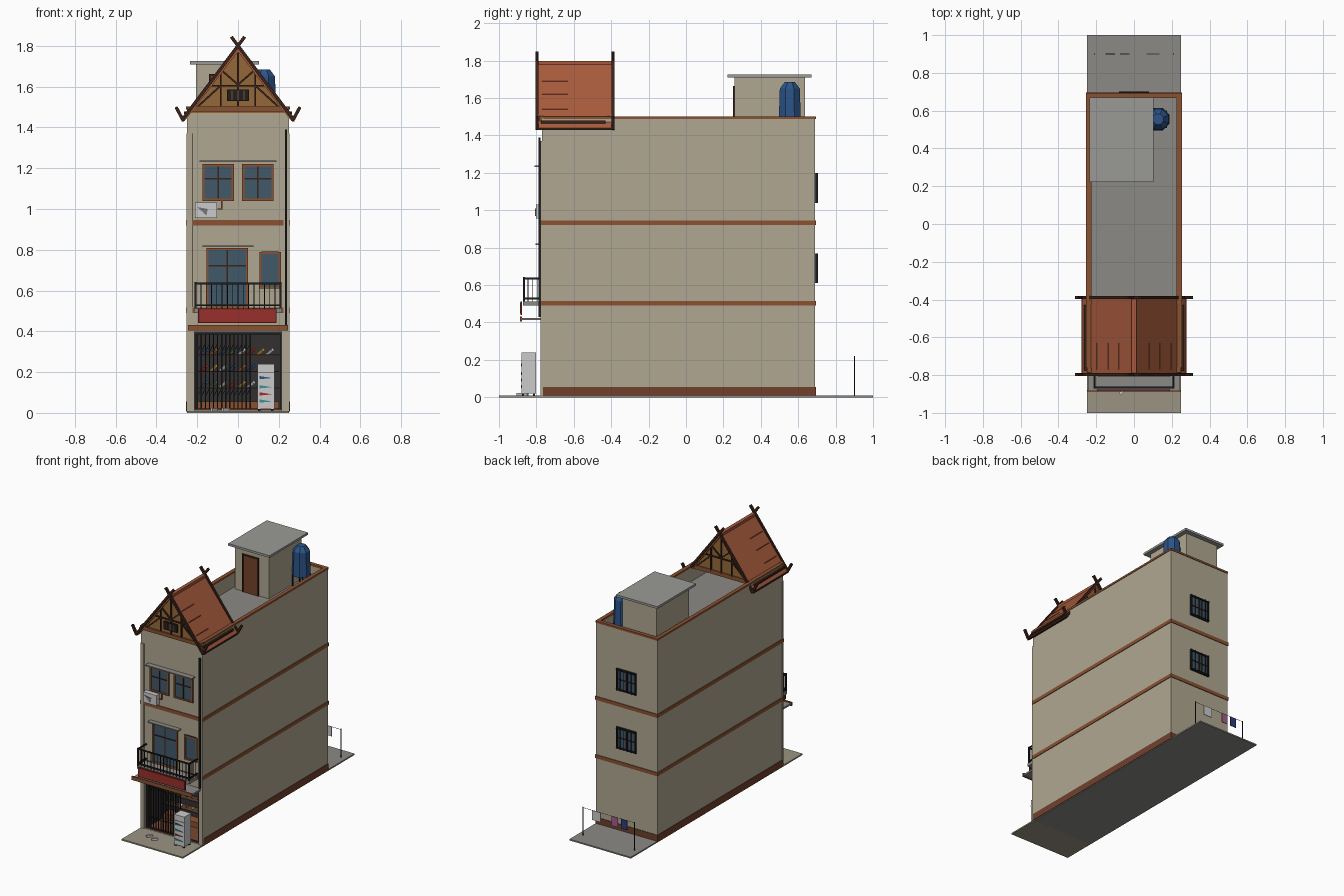
import bpy, bmesh, math
from mathutils import Vector, Matrix

if "Cube" in bpy.data.objects:
    bpy.data.objects.remove(bpy.data.objects["Cube"])

def mat(h):
    m = bpy.data.materials.get(h)
    if not m:
        m = bpy.data.materials.new(h)
        c = [int(h[i:i + 2], 16) / 255 for i in (0, 2, 4)]
        m.diffuse_color = [x / 12.92 if x < .04 else ((x + .055) / 1.055) ** 2.4 for x in c] + [1]
        m.use_nodes = True
        m.node_tree.nodes["Principled BSDF"].inputs["Base Color"].default_value = m.diffuse_color
    return m

WALL, TRIM, DARK, WOOD = 'B0A792', '8A5232', '1E1E1E', '3A2218'
TILE, TAN, GLASS, GREY, WHITE = 'A65A3C', '94693A', '40586A', '8C8A86', 'C4C4C0'
BLUE, RED, GREEN, GOLD = '2C5488', '98302C', '3C7848', 'BC9838'

def finish(name, bm, color):
    bmesh.ops.recalc_face_normals(bm, faces=bm.faces)
    me = bpy.data.meshes.new(name)
    bm.to_mesh(me)
    bm.free()
    ob = bpy.data.objects.new(name, me)
    bpy.context.collection.objects.link(ob)
    me.materials.append(mat(color))
    return ob

def boxes(name, color, *bs):
    # each box: x0, x1, y0, y1, z0, z1
    bm = bmesh.new()
    for x0, x1, y0, y1, z0, z1 in bs:
        m = Matrix.Translation(((x0 + x1) / 2, (y0 + y1) / 2, (z0 + z1) / 2)) @ Matrix.Diagonal((x1 - x0, y1 - y0, z1 - z0, 1))
        bmesh.ops.create_cube(bm, size=1, matrix=m)
    return finish(name, bm, color)

def beams(name, color, w, *segs):
    # square bars between pairs of points
    bm = bmesh.new()
    for p, q in segs:
        p, q = Vector(p), Vector(q)
        d = q - p
        r = Matrix.Identity(4)
        z = d.normalized()
        side = Vector((0, 1, 0)) if abs(z.y) < .9 else Vector((1, 0, 0))
        x = side.cross(z).normalized()
        r = Matrix((x, z.cross(x), z)).transposed().to_4x4()
        m = Matrix.Translation((p + q) / 2) @ r @ Matrix.Diagonal((w, w, d.length, 1))
        bmesh.ops.create_cube(bm, size=1, matrix=m)
    return finish(name, bm, color)

def prism(name, color, pts, y0, y1):
    # XZ profile extruded along y
    bm = bmesh.new()
    f = bm.faces.new([bm.verts.new((x, y0, z)) for x, z in pts])
    g = bmesh.ops.extrude_face_region(bm, geom=[f])
    bmesh.ops.translate(bm, vec=(0, y1 - y0, 0), verts=[v for v in g['geom'] if isinstance(v, bmesh.types.BMVert)])
    return finish(name, bm, color)

def window(name, x0, x1, z0, z1, y, s, color=TRIM, cols=2, bar=.75):
    # s is the outward direction along y
    t = .011
    def yy(d):
        return sorted((y - s * .005, y + s * d))
    boxes(name + '_glass', GLASS, (x0, x1, *yy(.003), z0, z1))
    a = yy(.01)
    fr = [(x0, x0 + t, *a, z0, z1), (x1 - t, x1, *a, z0, z1), (x0, x1, *a, z0, z0 + t), (x0, x1, *a, z1 - t, z1)]
    boxes(name + '_frame', color, *fr)
    b = yy(.008)
    zb = z0 + (z1 - z0) * bar
    mid = [x0 + (x1 - x0) * i / cols for i in range(1, cols)]
    boxes(name + '_mullions', WOOD, (x0 + t, x1 - t, *b, zb - .003, zb + .003),
          *[(m - .004, m + .004, *b, z0 + t, z1 - t) for m in mid])

# ground slabs
boxes('front_pavement', '9A9482', (-.25, .25, -1, -.76, 0, .01))
boxes('rear_yard', GREY, (-.25, .25, -.76, 1, 0, .01))

# main body with shop and roof terrace cut out
body = boxes('building_body', WALL, (-.25, .25, -.77, .69, .005, 1.49))
for nm, b in (('shop_cut', (-.215, .215, -.9, -.5, .012, .4)), ('roof_cut', (-.228, .228, -.745, .668, 1.38, 1.6))):
    c = boxes(nm, WALL, b)
    c.hide_render = True
    md = body.modifiers.new(nm, 'BOOLEAN')
    md.operation, md.object = 'DIFFERENCE', c
dg = bpy.context.evaluated_depsgraph_get()
me = bpy.data.meshes.new_from_object(body.evaluated_get(dg))
body.modifiers.clear()
body.data = me
for nm in ('shop_cut', 'roof_cut'):
    bpy.data.objects.remove(bpy.data.objects[nm])
boxes('terrace_floor', GREY, (-.228, .228, -.745, .668, 1.375, 1.385))

# bands, plinth, coping, pilasters
boxes('floor_bands', TRIM, *[(-.255, .255, -.776, .695, z, z + .026) for z in (.49, .92)])
boxes('plinth', '70402C', (-.254, -.24, -.765, .694, .006, .055), (.24, .254, -.765, .694, .006, .055),
      (-.254, .254, .68, .694, .006, .055))
boxes('parapet_coping', TRIM, (-.254, -.226, -.76, .694, 1.488, 1.502), (.226, .254, -.76, .694, 1.488, 1.502),
      (-.254, .254, .666, .694, 1.488, 1.502))
boxes('pilasters', WALL, (-.253, -.223, -.777, -.76, .01, 1.37), (.223, .253, -.777, -.76, .01, 1.37))
beams('drainpipe', DARK, .011, ((.236, -.783, .43), (.236, -.783, 1.39)))
beams('cable', WOOD, .003, ((-.222, -.779, .52), (-.222, -.779, 1.37)))

# windows
window('balcony_door', -.155, .05, .516, .81, -.77, -1, bar=.7)
window('balcony_window', .105, .21, .61, .79, -.77, -1, bar=.99, cols=1)
for i, x in enumerate((-.175, .02)):
    window('upper_window_%d' % i, x, x + .155, 1.04, 1.22, -.77, -1, bar=.6)
for i, z in enumerate((.61, 1.04)):
    window('rear_window_%d' % i, -.08, .08, z, z + .16, .69, 1, DARK, bar=.5)
    beams('rear_bars_%d' % i, DARK, .004, *[((x, .703, z), (x, .703, z + .16)) for x in (-.075, -.045, -.015, .015, .045, .075)],
          *[((-.08, .703, h), (.08, .703, h)) for h in (z + .01, z + .15)])
boxes('window_hoods', GREY, (-.19, .19, -.81, -.765, 1.23, 1.238), (-.175, .075, -.805, -.765, .814, .822))

# canopy, sign board, balcony
boxes('canopy', GREY, (-.24, .24, -.88, -.765, .412, .425))
boxes('canopy_fascia', TRIM, (-.245, .245, -.888, -.878, .405, .432))
boxes('sign_board', RED, (-.19, .185, -.888, -.88, .447, .507))
boxes('sign_frame', '6A2422', (-.195, .19, -.884, -.876, .441, .511))
boxes('balcony_slab', GREY, (-.215, .215, -.872, -.765, .49, .512))
xs = [-.208 + i * .026 for i in range(17)]
ys = [-.845, -.82, -.795]
beams('balcony_balusters', DARK, .004, *[((x, -.866, .51), (x, -.866, .635)) for x in xs],
      *[((s * .208, y, .51), (s * .208, y, .635)) for y in ys for s in (-1, 1)])
beams('balcony_rails', DARK, .009, *[((-.212, -.866, z), (.212, -.866, z)) for z in (.528, .635)],
      *[((s * .208, -.866, z), (s * .208, -.768, z)) for s in (-1, 1) for z in (.528, .635)],
      *[((s * .208, -.866, .51), (s * .208, -.866, .642)) for s in (-1, 1)])

# wall-mounted air conditioner
boxes('air_conditioner', WHITE, (-.21, -.103, -.803, -.765, .955, 1.032))
prism('conditioner_fan', '77777A', [(-.2, 1.01), (-.148, 1.0), (-.155, .968)], -.806, -.802)
beams('conditioner_pipe', TRIM, .007, ((-.1, -.776, 1.0), (-.08, -.776, 1.0)), ((-.08, -.776, .998), (-.08, -.776, 1.04)))

# shop interior
boxes('shop_lining', '343032', (-.214, .214, -.51, -.498, .012, .4), (-.217, -.209, -.765, -.5, .012, .4),
      (.209, .217, -.765, -.5, .012, .4), (-.214, .214, -.765, -.5, .392, .402))
boxes('shop_floor', '7A4630', (-.214, .214, -.765, -.5, .01, .017))
boxes('shop_counter', TRIM, (-.2, .2, -.58, -.51, .015, .055))
boxes('shop_shelves', '5A4030', *[(-.2, .2, -.575, -.51, z, z + .006) for z in (.12, .2, .28)])
cols = [BLUE, GREEN, WHITE, RED, GOLD, WHITE, BLUE, 'B0602C']
for k, c in enumerate(sorted(set(cols))):
    segs = [((x - .013, -.535, z + .008), (x + .013, -.57, z + .03)) for r, z in enumerate((.12, .2, .28))
            for i in range(8) for x in [-.165 + i * .046] if cols[(i + r * 3) % 8] == c]
    beams('shoes_on_shelf_%d' % k, c, .015, *segs)

# folding gate
gx = [-.2 + i * .02 for i in range(14)]
beams('gate_bars', DARK, .006, *[((x, -.755, .012), (x, -.755, .395)) for x in gx])
beams('gate_tracks', DARK, .01, ((-.21, -.755, .39), (.21, -.755, .39)), ((-.21, -.755, .016), (.21, -.755, .016)))
beams('gate_lattice', DARK, .003, *[((a, -.752, z), (b, -.752, z + .04)) for a, b in zip(gx, gx[1:]) for z in (.08, .3)])

# drinks cabinet and slippers on pavement
boxes('drinks_cabinet', WHITE, (.095, .178, -.88, -.803, .02, .24))
boxes('cabinet_feet', DARK, *[(x, x + .012, y, y + .012, .008, .022) for x in (.098, .163) for y in (-.877, -.818)])
for i, (c, z) in enumerate(((BLUE, .165), ('3C9090', .12), (RED, .085), ('3C9090', .05))):
    prism('cabinet_stripe_%d' % i, c, [(.105, z), (.168, z + .006), (.105, z + .016)], -.883, -.879)
boxes('cabinet_door_line', GREY, (.095, .178, -.882, -.879, .195, .2))
beams('pavement_slippers', WHITE, .014, ((-.13, -.88, .017), (-.105, -.845, .017)), ((-.075, -.9, .017), (-.045, -.87, .017)))

# gabled front roof
prism('gable_wall', TAN, [(-.248, 1.47), (.248, 1.47), (0, 1.78)], -.775, -.415)
for s, n in ((-1, 'left'), (1, 'right')):
    prism('roof_slope_' + n, TILE, [(0, 1.795), (s * .275, 1.44), (s * .263, 1.43), (0, 1.772)], -.79, -.395)
    beams('roof_gutter_' + n, WOOD, .014, ((s * .258, -.775, 1.472), (s * .258, -.43, 1.472)))
    beams('eave_edge_' + n, WOOD, .012, ((s * .272, -.795, 1.435), (s * .272, -.395, 1.435)))
    beams('tile_courses_' + n, '8A4630', .004, *[((s * (1.795 - z) * .775, -.77, z), (s * (1.795 - z) * .775, -.63, z))
                                                 for z in (1.54, 1.62, 1.69)])
beams('ridge_cap', TILE, .026, ((0, -.79, 1.785), (0, -.395, 1.785)))
for n, y in (('front', -.796), ('rear', -.39)):
    beams('bargeboards_' + n, WOOD, .016,
          *[g for s in (-1, 1) for g in (((s * .275, y, 1.435), (s * -.033, y, 1.845)),
                                        ((s * .27, y, 1.437), (s * .304, y, 1.5)))])
for n, y in (('front', -.779), ('rear', -.412)):
    segs = [((0, y, 1.49), (0, y, 1.77)), ((-.13, y, 1.605), (.13, y, 1.605))]
    for s in (-1, 1):
        segs += [((s * .085, y, 1.49), (s * .085, y, 1.67)), ((s * .2, y, 1.5), (s * .085, y, 1.605)),
                 ((0, y, 1.61), (s * .08, y, 1.68))]
    beams('gable_timbers_' + n, WOOD, .009, *segs)
boxes('gable_base_beam', TRIM, (-.25, .25, -.787, -.76, 1.478, 1.503), (-.228, .228, -.42, -.408, 1.478, 1.503))
boxes('gable_vent', DARK, (-.055, .055, -.79, -.77, 1.53, 1.587))
beams('gable_vent_slats', TRIM, .005, *[((x, -.79, 1.535), (x, -.79, 1.582)) for x in (-.03, 0, .03)])

# rooftop stair house
boxes('stair_house', WALL, (-.205, .07, .26, .637, 1.38, 1.712))
boxes('stair_house_roof', '9A9A96', (-.235, .102, .222, .67, 1.71, 1.726))
boxes('stair_house_door', '74442A', (-.135, -.02, .252, .262, 1.385, 1.655))
boxes('stair_house_door_frame', WOOD, (-.143, -.133, .25, .262, 1.385, 1.663), (-.022, -.012, .25, .262, 1.385, 1.663),
      (-.143, -.012, .25, .262, 1.653, 1.663))

# water tank on stand
bm = bmesh.new()
for z0, z1, r0, r1 in ((1.47, 1.65, .064, .058), (1.65, 1.685, .058, .03)):
    bmesh.ops.create_cone(bm, cap_ends=True, segments=8, radius1=r0, radius2=r1, depth=z1 - z0,
                          matrix=Matrix.Translation((.128, .555, (z0 + z1) / 2)) @ Matrix.Rotation(math.pi / 8, 4, 'Z'))
finish('water_tank', bm, BLUE)
beams('tank_stand', DARK, .008, *[((.128 + a, .555 + b, 1.38), (.128 + a, .555 + b, 1.472)) for a in (-.042, .042) for b in (-.042, .042)])

# washing line
beams('washing_poles', DARK, .005, *[((x, .9, .005), (x, .9, .22)) for x in (-.21, .21)])
beams('washing_line', GREY, .002, ((-.21, .9, .215), (.21, .9, .215)))
for n, c, x, w in (('white', WHITE, .1, .035), ('pink', 'A0608A', -.05, .025), ('blue', '2C3C7C', -.125, .025)):
    boxes('laundry_' + n, c, (x - w, x + w, .898, .902, .145, .216))
